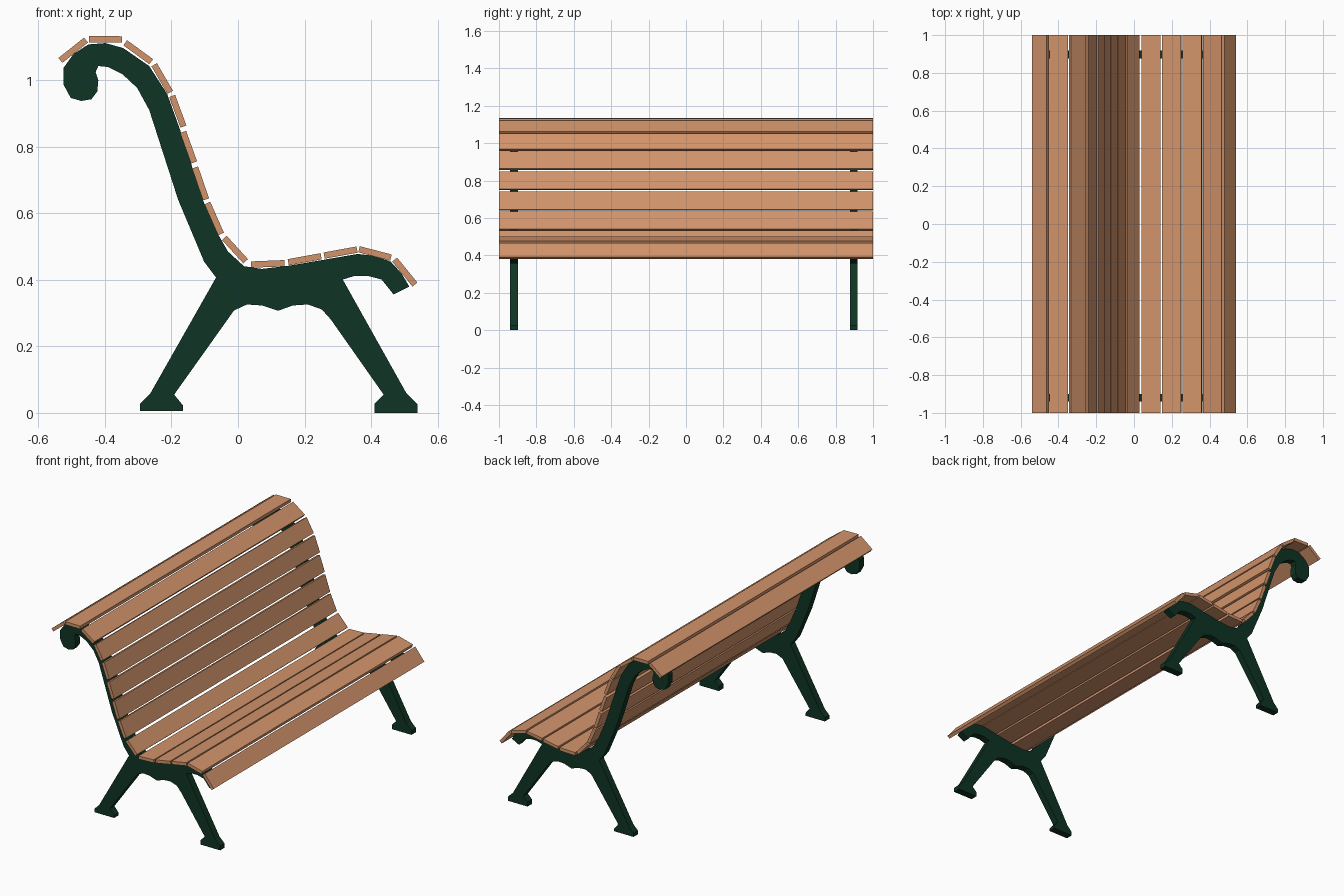
import bpy, bmesh
from mathutils import Vector


def material(name, color):
    m = bpy.data.materials.new(name)
    m.diffuse_color = (*color, 1)
    return m


wood = material("warm wood", (0.645, 0.296, 0.147))
iron = material("dark green iron", (0.0048, 0.034, 0.017))


def extrude_profile(name, points, y0, y1, mat):
    """Flat-sided solid from an (x, z) outline, extruded along y."""
    bm = bmesh.new()
    face = bm.faces.new([bm.verts.new((x, y0, z)) for x, z in points])
    ext = bmesh.ops.extrude_face_region(bm, geom=[face])
    verts = [g for g in ext["geom"] if isinstance(g, bmesh.types.BMVert)]
    bmesh.ops.translate(bm, verts=verts, vec=(0, y1 - y0, 0))
    bmesh.ops.recalc_face_normals(bm, faces=bm.faces)
    mesh = bpy.data.meshes.new(name)
    bm.to_mesh(mesh)
    bm.free()
    mesh.materials.append(mat)
    ob = bpy.data.objects.new(name, mesh)
    bpy.context.collection.objects.link(ob)
    return ob


# Cast side frame outline: scroll, back, seat rail, front leg, arch, rear leg
frame = [
    (-.428, 1.025), (-.42, 1.0), (-.423, .967), (-.441, .943), (-.471, .938),
    (-.503, .947), (-.525, .988), (-.525, 1.037), (-.495, 1.079), (-.45, 1.108),
    (-.399, 1.112), (-.345, 1.097), (-.267, 1.043), (-.213, .959), (-.174, .851),
    (-.105, .638), (-.057, .532), (-.03, .485), (.018, .441), (.072, .433),
    (.156, .443), (.261, .461), (.36, .478), (.411, .472), (.459, .455),
    (.492, .419), (.515, .38), (.468, .356), (.432, .401), (.39, .412),
    (.351, .412), (.315, .401), (.507, .058), (.54, .026), (.54, 0),
    (.411, 0), (.411, .028), (.438, .055), (.279, .281), (.252, .311),
    (.21, .326), (.165, .323), (.12, .307), (.072, .323), (.027, .326),
    (-.012, .308), (-.192, .055), (-.165, .022), (-.165, .006), (-.294, .006),
    (-.294, .028), (-.264, .058), (-.066, .407), (-.102, .455), (-.18, .641),
    (-.267, .911), (-.303, .977), (-.348, 1.019), (-.39, 1.04), (-.42, 1.043),
]
for name, y in (("left_side_frame", -.92), ("right_side_frame", .897)):
    extrude_profile(name, frame, y - .021, y + .021, iron)

# Slats: centre line ends (x0, z0, x1, z1) from the rear lip to the front lip
slats = [
    (-.534, 1.060, -.457, 1.121), (-.448, 1.124, -.349, 1.123),
    (-.339, 1.113, -.261, 1.056), (-.252, 1.047, -.204, .964),
    (-.198, .953, -.164, .861), (-.165, .845, -.132, .753),
    (-.129, .738, -.096, .642), (-.092, .631, -.051, .538),
    (-.041, .526, .023, .456), (.039, .446, .140, .450),
    (.151, .453, .250, .471), (.259, .473, .358, .491),
    (.364, .492, .460, .467), (.471, .461, .532, .386),
]
HALF = .0095
for i, (x0, z0, x1, z1) in enumerate(slats):
    a, b = Vector((x0, z0)), Vector((x1, z1))
    d = (b - a).normalized()
    n = Vector((-d.y, d.x)) * HALF
    kind = "back_slat" if i < 9 else "seat_slat"
    extrude_profile(f"{kind}_{i + 1}", [a + n, b + n, b - n, a - n], -1, 1, wood)
